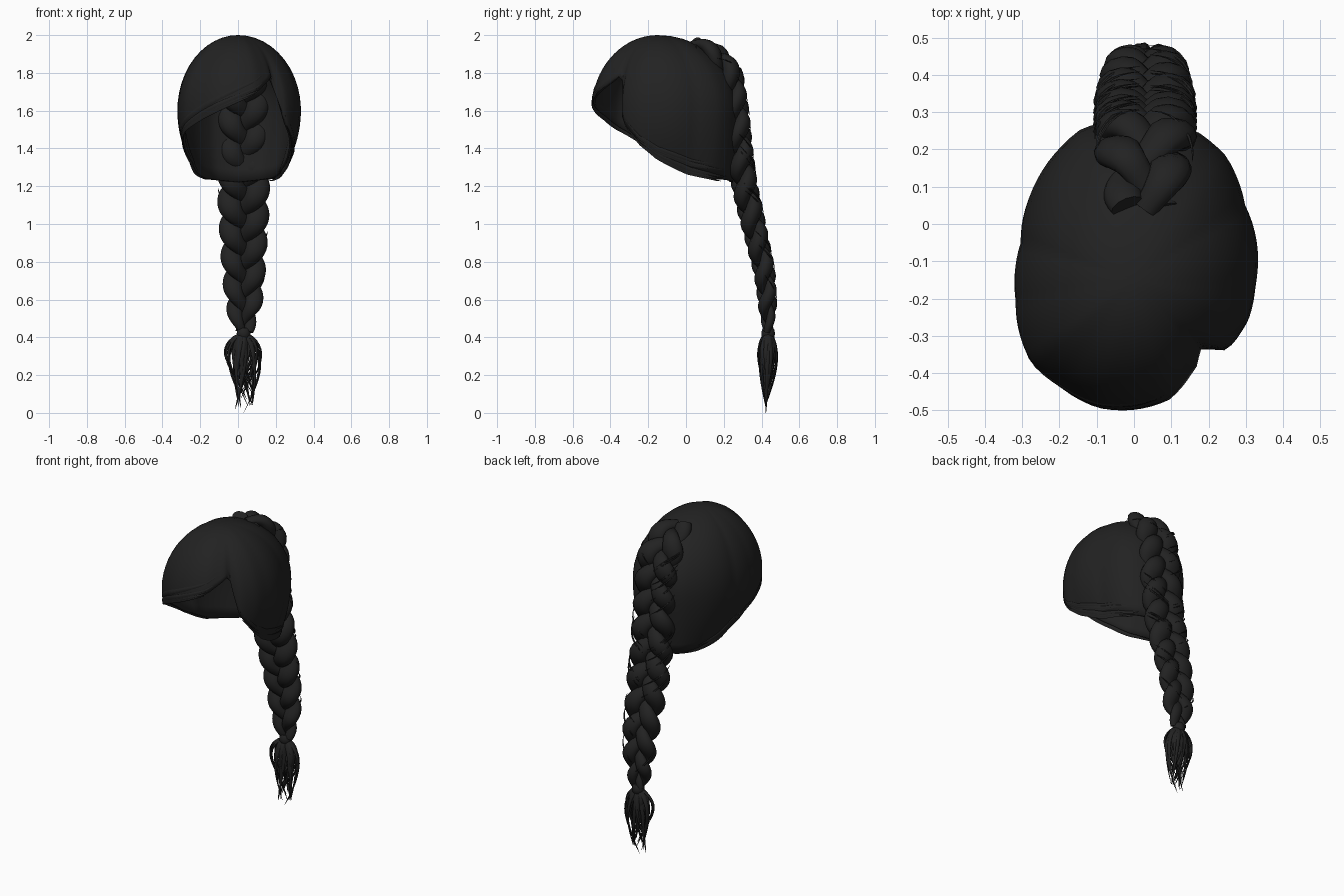
import bpy, bmesh, math, random
from mathutils import Vector

random.seed(4)
if "Cube" in bpy.data.objects:
    bpy.data.objects.remove(bpy.data.objects["Cube"], do_unlink=True)

hair = bpy.data.materials.new("black_hair")
hair.use_nodes = True
BLACK = (0.016, 0.016, 0.016, 1)
hair.diffuse_color = BLACK
bsdf = hair.node_tree.nodes["Principled BSDF"]
bsdf.inputs["Base Color"].default_value = BLACK
bsdf.inputs["Roughness"].default_value = 0.8


def finish(bm, name, angle=50):
    bmesh.ops.recalc_face_normals(bm, faces=bm.faces[:])
    mesh = bpy.data.meshes.new(name)
    bm.to_mesh(mesh)
    bm.free()
    mesh.materials.append(hair)
    ob = bpy.data.objects.new(name, mesh)
    bpy.context.collection.objects.link(ob)
    bpy.ops.object.select_all(action="DESELECT")
    ob.select_set(True)
    bpy.context.view_layer.objects.active = ob
    bpy.ops.object.shade_smooth_by_angle(angle=math.radians(angle))
    return ob


def lookup(table, x):
    """Linear interpolation in rows of (key, value)."""
    for (a, va), (b, vb) in zip(table, table[1:]):
        if x <= b:
            return va + (vb - va) * max(0, (x - a) / (b - a))
    return table[-1][1]


def tube(bm, pts, radii, facing, sides=8, flat=1.0):
    """Sweep an oval along pts; facing gives the flattened direction."""
    rings = []
    for i, p in enumerate(pts):
        t = (pts[min(i + 1, len(pts) - 1)] - pts[max(i - 1, 0)]).normalized()
        u = t.cross(facing[i]).normalized()
        v = u.cross(t)
        rings.append([bm.verts.new(p + radii[i] * (u * math.cos(a) + v * flat * math.sin(a)))
                      for a in (math.tau * k / sides for k in range(sides))])
    for r, q in zip(rings, rings[1:]):
        for k in range(sides):
            bm.faces.new((r[k], r[(k + 1) % sides], q[(k + 1) % sides], q[k]))
    bm.faces.new(rings[0])
    bm.faces.new(rings[-1])


# Cap: plan radius and rim height by bearing (0 = front, positive = left)
PLAN = [(-180, .43), (-161, .43), (-150, .405), (-129, .36), (-108, .32), (-81, .322),
        (-60, .345), (-52, .353), (-35, .345), (-16, .353), (0, .35), (17, .345), (31, .32),
        (45, .312), (54, .314), (72, .326), (86, .326), (124, .36), (143, .414), (157, .433), (180, .43)]
RIM = [(-180, 1.22), (-150, 1.24), (-125, 1.28), (-90, 1.37), (-60, 1.49), (-35, 1.57), (-16, 1.62),
       (0, 1.66), (17, 1.70), (31, 1.75), (42, 1.79), (46, 1.72), (50, 1.60), (54, 1.54),
       (72, 1.43), (90, 1.36), (125, 1.28), (150, 1.24), (180, 1.22)]
MID = 1.6


def rim_angle(bearing):
    h = (lookup(RIM, bearing) - MID) / 0.4
    return math.acos(h) if h > 0 else math.pi / 2 - h


def cap_point(bearing, theta, lift=0.0):
    """Point on the cap; theta runs from the crown down."""
    b = math.radians(bearing)
    s = math.sin(min(theta, math.pi / 2))
    radius = lookup(PLAN, bearing) - 0.045 * math.exp(-((bearing - 45) / 5) ** 2) * s ** 4
    if theta < math.pi / 2:
        r, z = radius * s, MID + 0.4 * math.cos(theta)
    else:
        u = theta - math.pi / 2
        r = radius * (1 - (0.08 + 0.35 * math.sin(b) ** 2) * u * u)
        z = MID - 0.4 * u
    r += lift
    return Vector((r * math.sin(b), -0.15 - r * math.cos(b), z))


bm = bmesh.new()
COLS, ROWS = 90, 16
crown = bm.verts.new((0, -0.15, 2.0))
grid = []
for c in range(COLS):
    bearing = -180 + 360 * c / COLS
    end = rim_angle(bearing)
    grid.append([bm.verts.new(cap_point(bearing, end * r / ROWS)) for r in range(1, ROWS + 1)])
for c in range(COLS):
    a, b = grid[c], grid[(c + 1) % COLS]
    bm.faces.new((crown, a[0], b[0]))
    for r in range(ROWS - 1):
        bm.faces.new((a[r], a[r + 1], b[r + 1], b[r]))
cap = finish(bm, "hair_cap")
shell = cap.modifiers.new("thickness", "SOLIDIFY")
shell.thickness = 0.018
shell.offset = -1

# Fine locks layered along the rim, ending in loose tips
bm = bmesh.new()
for start, stop, count in ((-165, -70, 9), (-95, 36, 12), (52, 165, 10)):
    for k in range(count):
        first = start + random.uniform(0, 25)
        last = stop - random.uniform(0, 25)
        rise = random.uniform(-0.03, 0.16)
        pts, radii, facing = [], [], []
        for i in range(25):
            f = i / 24
            bearing = first + (last - first) * f
            pts.append(cap_point(bearing, rim_angle(bearing) - rise * (0.6 + 0.5 * f), -0.002))
            radii.append(0.002 + 0.012 * math.sin(math.pi * f))
            facing.append(Vector((pts[-1].x, pts[-1].y + 0.15, 0.05)))
        tube(bm, pts, radii, facing, 6, 0.45)
finish(bm, "rim_locks")

# Braid centre line as (height, depth), crown to tie
SPINE = [Vector((0.03, y, z)) for y, z in (
    (.04, 1.945), (.15, 1.9), (.235, 1.79), (.265, 1.6), (.285, 1.4), (.31, 1.2),
    (.345, 1.05), (.38, .9), (.415, .75), (.43, .6), (.435, .43))]
LENGTHS = [0]
for p, q in zip(SPINE, SPINE[1:]):
    LENGTHS.append(LENGTHS[-1] + (q - p).length)
TOTAL = LENGTHS[-1]
Y_AT = list(zip(LENGTHS, (p.y for p in SPINE)))
Z_AT = list(zip(LENGTHS, (p.z for p in SPINE)))
WIDTH = [(0, .75), (.2, 1), (.95, 1), (1.3, .85), (1.5, .72), (TOTAL, .38)]


def spine(d):
    return Vector((0.03, lookup(Y_AT, d), lookup(Z_AT, d)))


def spine_normal(d):
    t = spine(min(d + 0.08, TOTAL)) - spine(max(d - 0.08, 0))
    return Vector((0, -t.z, t.y)).normalized()


# Three strands woven around the centre line
PERIOD, STEPS = 0.45, 130
for n, name in enumerate(("braid_strand_a", "braid_strand_b", "braid_strand_c")):
    bm = bmesh.new()
    pts, radii, facing = [], [], []
    for i in range(STEPS + 1):
        d = TOTAL * i / STEPS
        w = lookup(WIDTH, d)
        ph = math.tau * (d / PERIOD + n / 3)
        normal = spine_normal(d)
        swing = math.sin(ph)
        pts.append(spine(d) + Vector((0.074 * w * swing, 0, 0)) + normal * 0.03 * w * math.sin(2 * ph))
        radii.append(w * (0.046 + 0.02 * swing * swing))
        facing.append(normal)
    tube(bm, pts, radii, facing, 12, 0.72)
    finish(bm, name)

# Loose hairs lying over the braid
bm = bmesh.new()
for k in range(26):
    d0 = random.uniform(0.1, TOTAL - 0.25)
    side = random.choice((-1, 1))
    pts, radii, facing = [], [], []
    for i in range(9):
        f = i / 8
        d = d0 + 0.14 * f
        w = lookup(WIDTH, d)
        normal = spine_normal(d)
        pts.append(spine(d) + Vector((side * w * (0.135 - 0.12 * f * f), 0, 0)) + normal * w * 0.068 * math.sin(f * 1.7))
        radii.append(0.001 + 0.004 * math.sin(math.pi * f))
        facing.append(normal)
    tube(bm, pts, radii, facing, 5, 0.6)
finish(bm, "loose_hairs")

# Tie around the end of the braid
bm = bmesh.new()
knot = [Vector((0.03, 0.435, z)) for z in (0.45, 0.44, 0.42, 0.40, 0.39)]
tube(bm, knot, [0.026, 0.034, 0.037, 0.034, 0.024], [Vector((0, 1, 0))] * 5, 14)
finish(bm, "braid_tie")

# Tail tuft: tapered locks that bulge out and close to points
bm = bmesh.new()
for k in range(44):
    a = k * 2.4
    spread = 0.45 + 0.55 * random.random()
    tip = 0.0 if k == 0 else random.uniform(0.02, 0.2)
    tip_x = 0.03 + (0.0 if k == 0 else random.choice((-0.025, 0.028)) + random.uniform(-.02, .02))
    pts, radii, facing = [], [], []
    for i in range(13):
        f = i / 12
        bulge = math.sin(math.pi * min(1, f ** 0.75)) * spread
        pts.append(Vector((0.03 + (tip_x - 0.03) * f + math.cos(a) * (0.085 * bulge + 0.015 * (1 - f)),
                           0.435 - 0.012 * f + math.sin(a) * (0.045 * bulge + 0.012 * (1 - f)),
                           0.42 + (tip - 0.42) * f)))
        radii.append(0.0125 * (1 - f) ** 0.6 + 0.001)
        facing.append(Vector((math.cos(a), math.sin(a), 0.1)))
    tube(bm, pts, radii, facing, 6, 0.5)
finish(bm, "tail_tuft")
